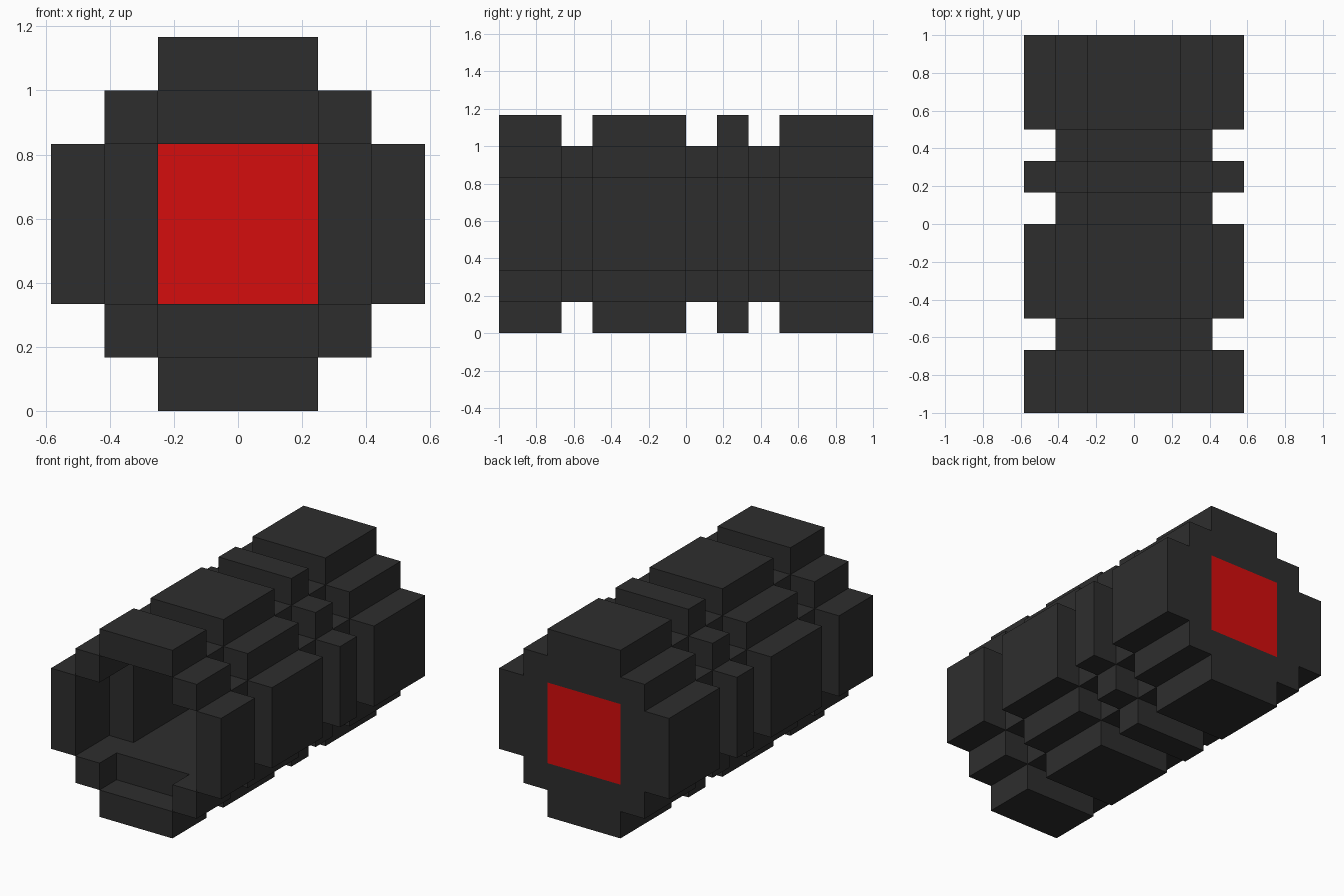
import bpy
import bmesh

if "Cube" in bpy.data.objects:
    bpy.data.objects.remove(bpy.data.objects["Cube"])

U = 1 / 6  # size of one block


def material(name, rgb):
    m = bpy.data.materials.new(name)
    m.diffuse_color = (*rgb, 1)
    m.use_nodes = True
    m.node_tree.nodes["Principled BSDF"].inputs["Base Color"].default_value = m.diffuse_color
    return m


black = material("black_metal", (0.027, 0.027, 0.027))
red = material("red_glass", (0.66, 0.004, 0.004))


# Cross-section rules, i = block across, k = block up, both -3..3 from the axis
def bore(i, k):
    return abs(i) <= 1 and abs(k) <= 1


def groove(i, k):
    a, b = sorted((abs(i), abs(k)))
    return b == 2 and a <= 1


def flange(i, k):
    a, b = sorted((abs(i), abs(k)))
    return b == 2 or (b == 3 and a <= 1)


def cells(rule, start, end):
    return {(i, j, k) for i in range(-3, 4) for k in range(-3, 4)
            for j in range(start, end) if rule(i, k)}


# Sections along the length, front (0) to back (12)
parts = {
    "front_flange": (cells(flange, 0, 2), black),
    "front_groove": (cells(groove, 2, 3), black),
    "middle_flange": (cells(flange, 3, 6), black),
    "middle_groove": (cells(groove, 6, 7), black),
    "narrow_flange": (cells(flange, 7, 8), black),
    "rear_groove": (cells(groove, 8, 9), black),
    "rear_flange": (cells(flange, 9, 12), black),
    "rear_lens": (cells(bore, 11, 12), red),
}

# Recess around the front mouth: two blocks deep, one block deep at the bottom
for n in (-1, 0, 1):
    for j in (0, 1):
        parts["front_flange"][0].difference_update({(-2, j, n), (2, j, n), (n, j, 2)})
    parts["front_flange"][0].discard((n, 0, -2))

solid = set().union(*(c for c, _ in parts.values()))


def build(name, blocks, mat):
    """Skin the blocks with faces only where they meet open air."""
    bm = bmesh.new()
    for cell in sorted(blocks):
        centre = (cell[0] * U, -1 + (cell[1] + 0.5) * U, (cell[2] + 3.5) * U)
        for axis in range(3):
            for side in (-1, 1):
                near = list(cell)
                near[axis] += side
                if tuple(near) in solid:
                    continue
                corners = [(-1, -1), (1, -1), (1, 1), (-1, 1)][::side]
                verts = []
                for p, q in corners:
                    co = list(centre)
                    co[axis] += side * U / 2
                    co[(axis + 1) % 3] += p * U / 2
                    co[(axis + 2) % 3] += q * U / 2
                    verts.append(bm.verts.new(co))
                bm.faces.new(verts)
    bmesh.ops.remove_doubles(bm, verts=bm.verts, dist=0.001)
    me = bpy.data.meshes.new(name)
    bm.to_mesh(me)
    bm.free()
    me.materials.append(mat)
    bpy.context.collection.objects.link(bpy.data.objects.new(name, me))


for name, (blocks, mat) in parts.items():
    build(name, blocks, mat)
